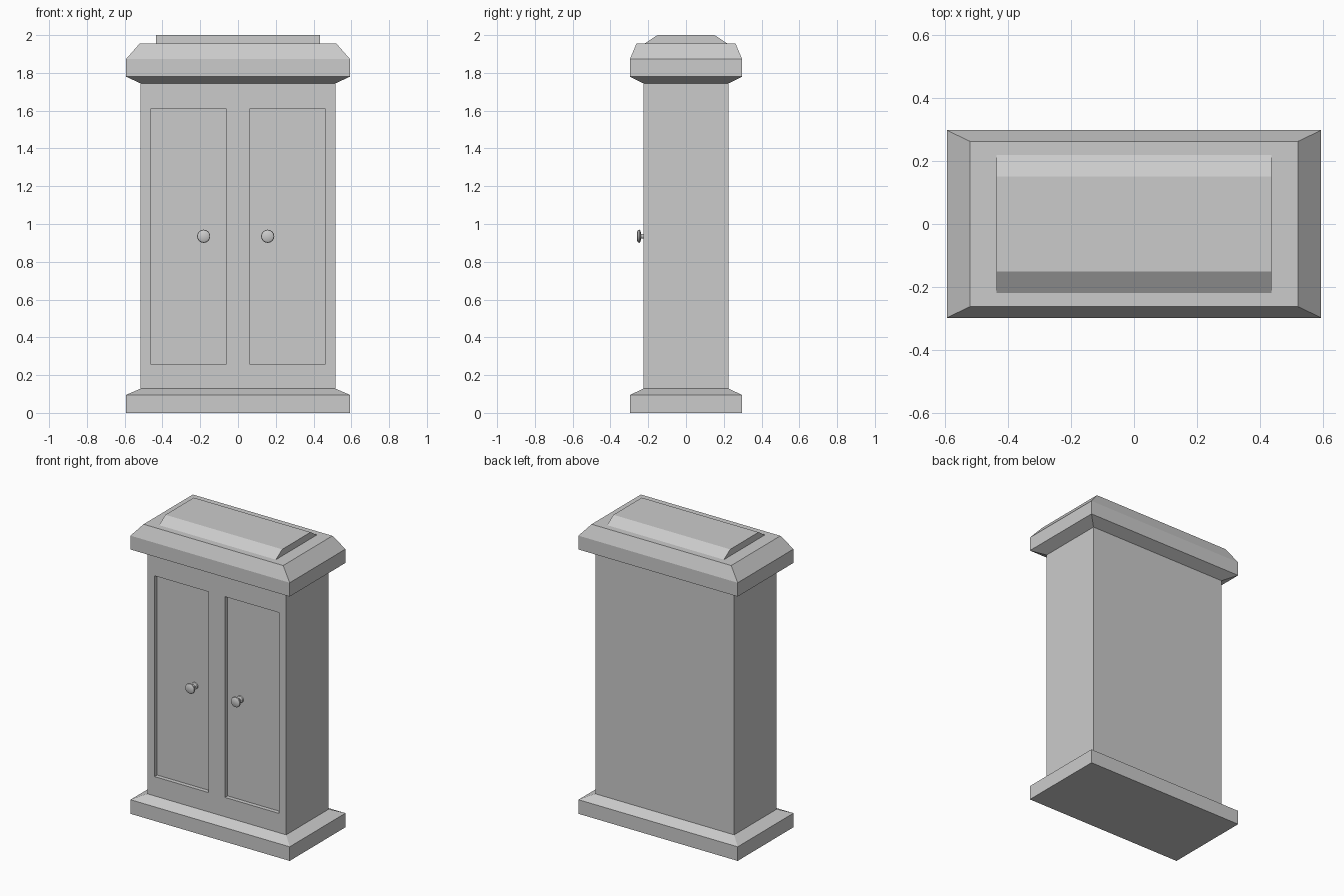
import bpy, bmesh, math

if "Cube" in bpy.data.objects:
    bpy.data.objects.remove(bpy.data.objects["Cube"])


def make_object(name, bm):
    bmesh.ops.recalc_face_normals(bm, faces=bm.faces)
    mesh = bpy.data.meshes.new(name)
    bm.to_mesh(mesh)
    bm.free()
    obj = bpy.data.objects.new(name, mesh)
    bpy.context.collection.objects.link(obj)
    return obj


def loft(name, rings):
    """Stack rectangles given as (half width, half depth, height)."""
    bm = bmesh.new()
    loops = [[bm.verts.new((sx * hx, sy * hy, z))
              for sx, sy in ((-1, -1), (1, -1), (1, 1), (-1, 1))]
             for hx, hy, z in rings]
    for a, b in zip(loops, loops[1:]):
        for i in range(4):
            j = (i + 1) % 4
            bm.faces.new((a[i], a[j], b[j], b[i]))
    bm.faces.new(loops[0][::-1])
    bm.faces.new(loops[-1])
    return make_object(name, bm)


def lathe(name, profile, location, steps=16):
    """Spin (radius, y) points about the y axis."""
    bm = bmesh.new()
    verts = [bm.verts.new((r, y, 0)) for r, y in profile]
    edges = [bm.edges.new(pair) for pair in zip(verts, verts[1:])]
    bmesh.ops.spin(bm, geom=verts + edges, cent=(0, 0, 0), axis=(0, 1, 0),
                   angle=math.tau, steps=steps)
    bmesh.ops.remove_doubles(bm, verts=bm.verts, dist=1e-5)
    obj = make_object(name, bm)
    obj.location = location
    return obj


BODY_X, BODY_Y = 0.517, 0.226
RIM_X, RIM_Y = 0.593, 0.297
RECESS = 0.028

# Cabinet with plinth, body and cornice in one stepped shell
cabinet = loft("cabinet_body", [
    (RIM_X, RIM_Y, 0), (RIM_X, RIM_Y, 0.095),
    (BODY_X, BODY_Y, 0.128), (BODY_X, BODY_Y, 1.745),
    (RIM_X, RIM_Y, 1.78), (RIM_X, RIM_Y, 1.873),
    (0.52, 0.262, 1.956)])

# Raised top cap, sloped at front and back only
loft("top_cap", [(0.435, 0.22, 1.955), (0.435, 0.151, 2.0)])

# Recessed door panels
for side, x in (("left", -0.262), ("right", 0.262)):
    bpy.ops.mesh.primitive_cube_add(size=1, location=(x, -BODY_Y, 0.934))
    cutter = bpy.context.object
    cutter.name = side + "_panel_cutter"
    cutter.scale = (0.403, 2 * RECESS, 1.352)
    cutter.hide_render = True
    cutter.display_type = 'WIRE'
    cut = cabinet.modifiers.new(side + "_panel", 'BOOLEAN')
    cut.operation = 'DIFFERENCE'
    cut.solver = 'EXACT'
    cut.object = cutter

# Door knobs: flange, stem and rounded disc
knob_profile = [(0, 0.002), (0.024, 0.002), (0.022, -0.008), (0.013, -0.014),
                (0.013, -0.040), (0.030, -0.043), (0.035, -0.049),
                (0.033, -0.056), (0.024, -0.061), (0, -0.062)]
for side, x in (("left", -0.182), ("right", 0.157)):
    knob = lathe(side + "_knob", knob_profile, (x, -BODY_Y + RECESS, 0.935))
    bpy.ops.object.select_all(action='DESELECT')
    knob.select_set(True)
    bpy.context.view_layer.objects.active = knob
    bpy.ops.object.shade_smooth_by_angle(angle=math.radians(40))
